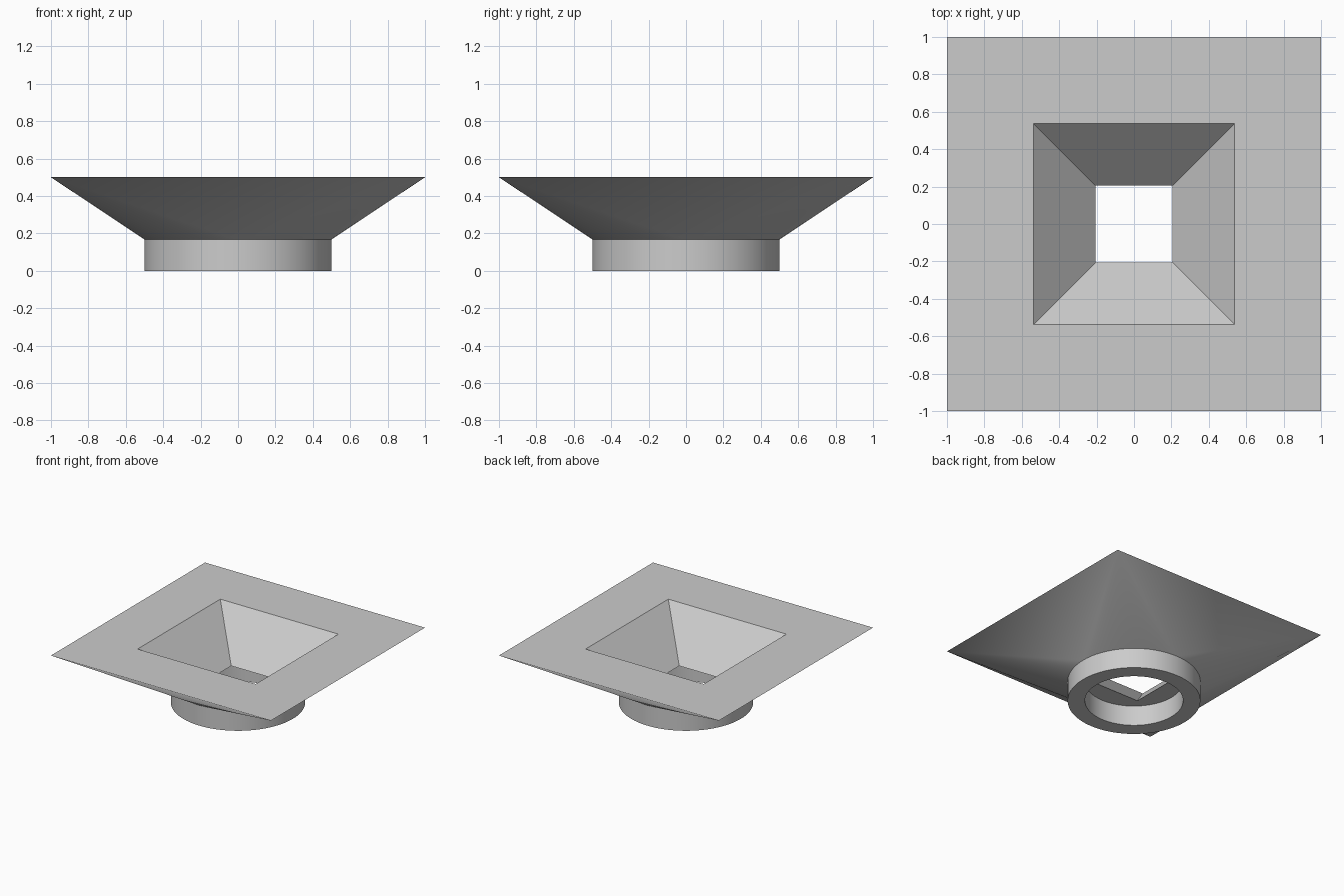
import bpy, bmesh, math

if "Cube" in bpy.data.objects:
    bpy.data.objects.remove(bpy.data.objects["Cube"])

N = 96                      # sides of the round collar
TOP, MID = 0.5, 0.167       # rim height, collar height
R_OUT, R_IN = 0.5, 0.37     # collar radii

grey = bpy.data.materials.new("grey")
grey.diffuse_color = (0.6, 0.6, 0.6, 1)
grey.use_nodes = True
grey.node_tree.nodes["Principled BSDF"].inputs["Base Color"].default_value = grey.diffuse_color


def circle(bm, r, z):
    return [bm.verts.new((r * math.cos(2 * math.pi * i / N),
                          r * math.sin(2 * math.pi * i / N), z)) for i in range(N)]


def square(bm, h, z):
    return [bm.verts.new((x * h, y * h, z)) for x, y in ((1, 1), (-1, 1), (-1, -1), (1, -1))]


def bridge(bm, a, b):
    n = len(a)
    for i in range(n):
        j = (i + 1) % n
        bm.faces.new((a[i], a[j], b[j], b[i]))


def square_to_round(bm, sq, ci):
    # a fan from each corner to its quarter arc, a triangle on each side
    q = N // 4
    for k in range(4):
        for i in range(k * q, (k + 1) * q):
            bm.faces.new((sq[k], ci[(i + 1) % N], ci[i]))
        bm.faces.new((sq[k], sq[(k + 1) % 4], ci[(k + 1) * q % N]))


def finish(bm, name):
    mesh = bpy.data.meshes.new(name)
    bm.to_mesh(mesh)
    bm.free()
    mesh.materials.append(grey)
    obj = bpy.data.objects.new(name, mesh)
    bpy.context.collection.objects.link(obj)
    bpy.ops.object.select_all(action='DESELECT')
    obj.select_set(True)
    bpy.context.view_layer.objects.active = obj
    bpy.ops.object.shade_smooth_by_angle(angle=math.radians(30))


# Adapter: square funnel on a round collar, one closed body
bm = bmesh.new()
rim = square(bm, 1.0, TOP)
mouth = square(bm, 0.537, TOP)
throat = square(bm, 0.205, MID)
outer_mid, outer_low = circle(bm, R_OUT, MID), circle(bm, R_OUT, 0)
inner_mid, inner_low = circle(bm, R_IN, MID), circle(bm, R_IN, 0)
square_to_round(bm, rim, outer_mid)         # flared outside
bridge(bm, rim, mouth)                      # flat top frame
bridge(bm, mouth, throat)                   # sloped inside
square_to_round(bm, throat, inner_mid)      # shoulder around the throat
bridge(bm, outer_mid, outer_low)            # collar outside
bridge(bm, outer_low, inner_low)            # collar foot
bridge(bm, inner_low, inner_mid)            # collar bore
bmesh.ops.recalc_face_normals(bm, faces=bm.faces[:])
finish(bm, "funnel_adapter")
